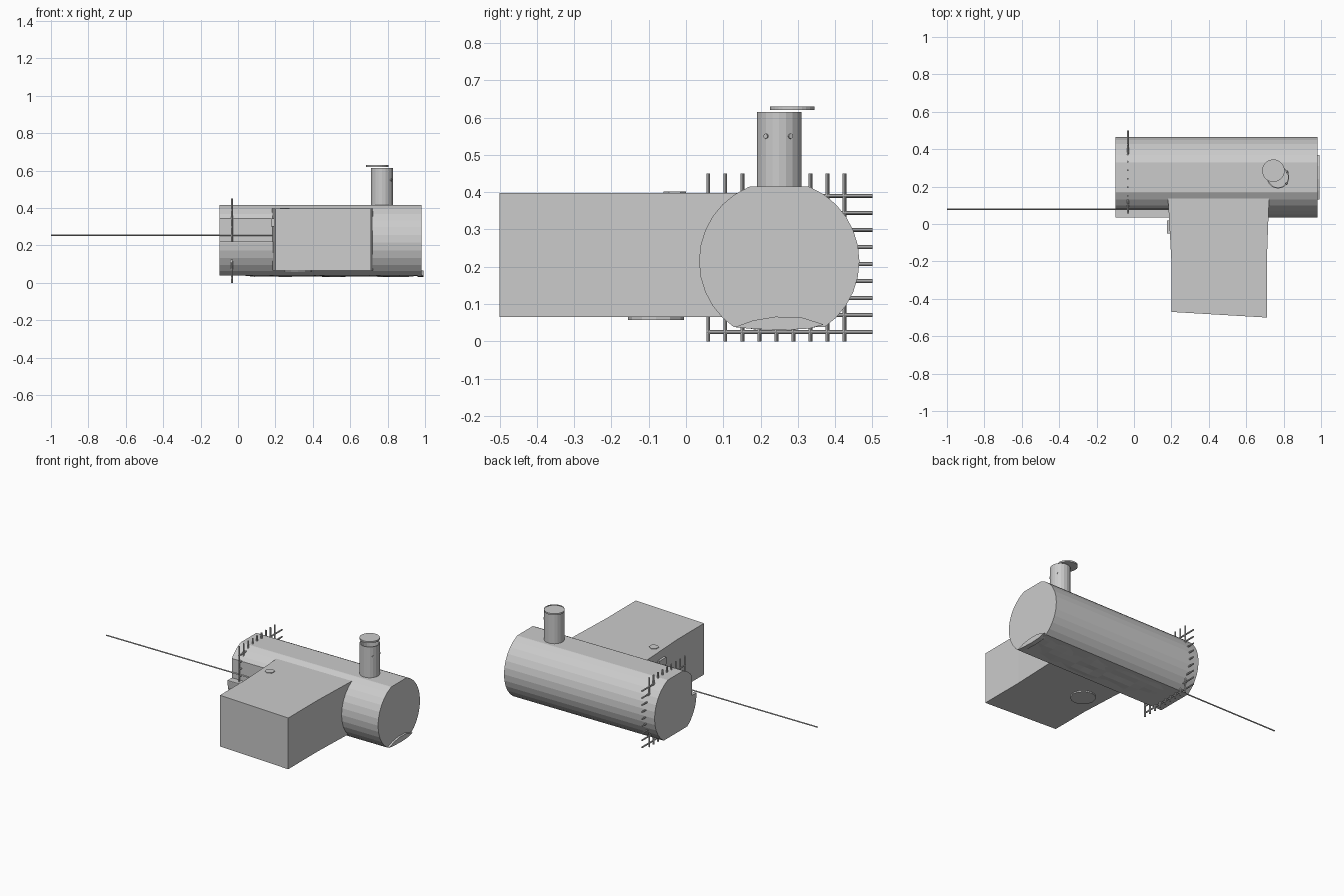
import bpy, bmesh, math, random
from mathutils import Vector, Matrix

if "Cube" in bpy.data.objects:
    bpy.data.objects.remove(bpy.data.objects["Cube"])

random.seed(4)


def finish(bm, name):
    bmesh.ops.recalc_face_normals(bm, faces=bm.faces)
    mesh = bpy.data.meshes.new(name)
    bm.to_mesh(mesh)
    bm.free()
    ob = bpy.data.objects.new(name, mesh)
    bpy.context.collection.objects.link(ob)
    return ob


def prism(name, base, offset):
    """Closed polygon pushed along an offset."""
    bm = bmesh.new()
    a = [bm.verts.new(p) for p in base]
    b = [bm.verts.new(Vector(p) + Vector(offset)) for p in base]
    bm.faces.new(a)
    bm.faces.new(b)
    for i in range(len(a)):
        j = (i + 1) % len(a)
        bm.faces.new((a[i], a[j], b[j], b[i]))
    return finish(bm, name)


def rod(name, p, q, r, sides=8):
    p, q = Vector(p), Vector(q)
    d = q - p
    m = Matrix.Translation((p + q) / 2) @ d.to_track_quat('Z', 'Y').to_matrix().to_4x4()
    bm = bmesh.new()
    bmesh.ops.create_cone(bm, cap_ends=True, segments=sides, radius1=r, radius2=r,
                          depth=d.length, matrix=m)
    return finish(bm, name)


def cut_tube(name, x0, x1, notch):
    """Faceted tube, flattened above and below, optionally notched at the front."""
    cy, cz, r, n = 0.25, 0.215, 0.215, 32
    pts = []
    for i in range(n):
        a = 2 * math.pi * i / n
        pts.append((x0, cy + r * math.cos(a), cz + r * math.sin(a)))
    ob = prism(name, pts, (x1 - x0, 0, 0))
    bm = bmesh.new()
    bm.from_mesh(ob.data)
    for z, s in ((0.415, 1), (0.038, -1)):
        res = bmesh.ops.bisect_plane(bm, geom=bm.verts[:] + bm.edges[:] + bm.faces[:],
                                     plane_co=(0, 0, z), plane_no=(0, 0, s), clear_outer=True)
        bmesh.ops.holes_fill(bm, edges=[e for e in res['geom_cut']
                                        if isinstance(e, bmesh.types.BMEdge)])
    bmesh.ops.recalc_face_normals(bm, faces=bm.faces)
    bm.to_mesh(ob.data)
    bm.free()
    if notch:
        cutter = prism("notch_cutter", [(x0 - 0.1, -0.1, 0.22), (x0 - 0.1, 0.08, 0.22),
                                        (x0 - 0.1, 0.08, 0.6), (x0 - 0.1, -0.1, 0.6)],
                       (x1 - x0 + 0.2, 0, 0))
        cutter.hide_render = True
        mod = ob.modifiers.new("notch", 'BOOLEAN')
        mod.operation, mod.solver, mod.object = 'DIFFERENCE', 'EXACT', cutter
        bpy.context.view_layer.objects.active = ob
        bpy.ops.object.modifier_apply(modifier=mod.name)
        bpy.data.objects.remove(cutter)


# main tunnel
cut_tube("tunnel_left", -0.1, 0.19, True)
cut_tube("tunnel_main", 0.19, 0.98, False)

# side chamber, flaring where it meets the tunnel
prism("side_chamber", [(0.2, -0.47, 0.065), (0.71, -0.5, 0.065), (0.71, -0.2, 0.065),
                       (0.722, 0.13, 0.065), (0.722, 0.25, 0.065), (0.182, 0.25, 0.065),
                       (0.182, 0.13, 0.065), (0.2, -0.2, 0.065)], (0, 0, 0.332))

# vertical shaft: open pipe with a blind floor
bm = bmesh.new()
n = 20
rings = []
for r, z in ((0.06, 0.40), (0.06, 0.615), (0.054, 0.615), (0.054, 0.43)):
    rings.append([bm.verts.new((0.77 + r * math.cos(2 * math.pi * i / n),
                                0.25 + r * math.sin(2 * math.pi * i / n), z)) for i in range(n)])
for a, b in zip(rings, rings[1:]):
    for i in range(n):
        j = (i + 1) % n
        bm.faces.new((a[i], a[j], b[j], b[i]))
bm.faces.new(rings[0])
bm.faces.new(rings[-1])
finish(bm, "shaft")
rod("shaft_lid", (0.745, 0.285, 0.62), (0.745, 0.285, 0.63), 0.06, 28)

# studs round the upper shaft
for k in range(2):
    a = math.radians(-36 + 66 * k)
    d = Vector((math.cos(a), math.sin(a), 0))
    c = Vector((0.77, 0.25, 0.55))
    rod("shaft_stud", c + d * 0.05, c + d * 0.063, 0.007)

# bar grate through the left end
for i in range(9):
    y, z = 0.06 + i * 0.0456, 0.025 + i * 0.0456
    rod("grate_upright", (-0.033, y, 0), (-0.033, y, 0.45), 0.005)
    rod("grate_crossbar", (-0.033, 0.055, z), (-0.033, 0.5, z), 0.005)

# long thin pole
rod("pole", (-1, 0.08, 0.255), (0.2, 0.08, 0.255), 0.004)

# rough floor below the tunnel
bm = bmesh.new()
bmesh.ops.create_grid(bm, x_segments=14, y_segments=5, size=0.5,
                      matrix=Matrix.Translation((0.5, 0.25, 0.04)) @ Matrix.Diagonal((0.96, 0.22, 1, 1)))
for v in bm.verts:
    if not v.is_boundary:
        v.co.z -= random.uniform(0.0, 0.009)
finish(bm, "rough_floor")

# rubble spilling at the right end
prism("end_rubble", [(0.96, 0.13, 0.038), (0.96, 0.18, 0.056), (0.96, 0.24, 0.066),
                     (0.96, 0.31, 0.064), (0.96, 0.37, 0.045), (0.96, 0.33, 0.034),
                     (0.96, 0.25, 0.03), (0.96, 0.17, 0.034)], (0.033, 0, 0))

# shallow plates on the chamber roof and underside
rod("underside_plate", (0.32, -0.08, 0.057), (0.32, -0.08, 0.066), 0.075, 12)
rod("roof_plate", (0.25, -0.03, 0.396), (0.25, -0.03, 0.401), 0.03, 6)
prism("side_plate", [(0.176, -0.05, 0.30), (0.176, 0.02, 0.30),
                     (0.176, 0.02, 0.345), (0.176, -0.05, 0.345)], (0.02, 0, 0))
